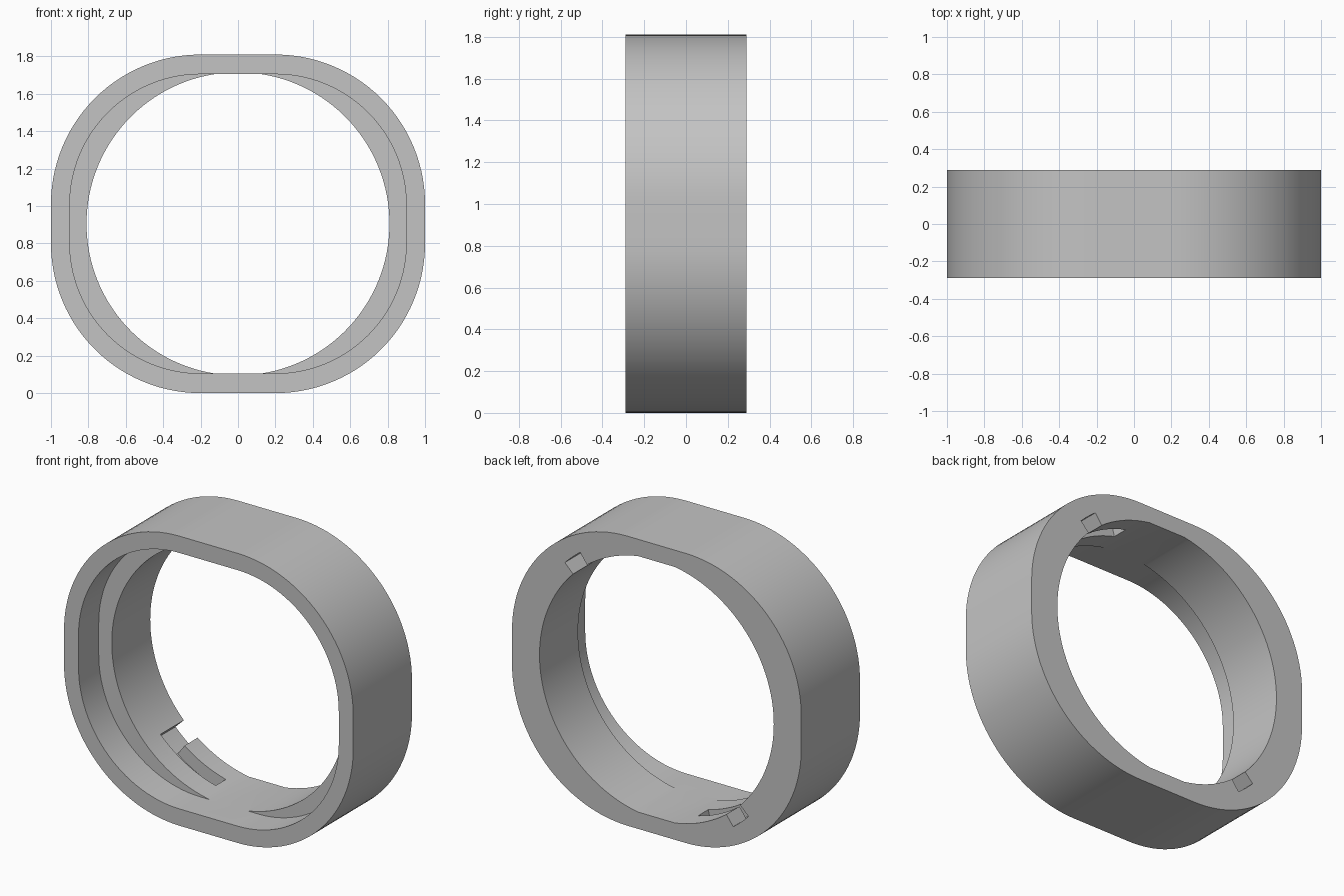
import bpy, bmesh, math

if "Cube" in bpy.data.objects:
    bpy.data.objects.remove(bpy.data.objects["Cube"], do_unlink=True)

MID = 0.905          # height of the ring axis
HOLE_R = 0.81

grey = bpy.data.materials.new("plain grey")
grey.use_nodes = True
grey.diffuse_color = (0.55, 0.55, 0.55, 1)
grey.node_tree.nodes["Principled BSDF"].inputs["Base Color"].default_value = grey.diffuse_color


def prism(name, points, y0, y1):
    """Extrude an (x, z) outline, centred on the ring axis, from y0 to y1."""
    bm = bmesh.new()
    face = bm.faces.new([bm.verts.new((x, y0, z + MID)) for x, z in points])
    new = bmesh.ops.extrude_face_region(bm, geom=[face])["geom"]
    verts = [v for v in new if isinstance(v, bmesh.types.BMVert)]
    bmesh.ops.translate(bm, verts=verts, vec=(0, y1 - y0, 0))
    bmesh.ops.recalc_face_normals(bm, faces=bm.faces)
    mesh = bpy.data.meshes.new(name)
    bm.to_mesh(mesh)
    bm.free()
    mesh.materials.append(grey)
    obj = bpy.data.objects.new(name, mesh)
    bpy.context.collection.objects.link(obj)
    return obj


def arc(r, start, end, steps, cx=0, cz=0):
    angles = [math.radians(start + (end - start) * i / steps) for i in range(steps + 1)]
    return [(cx + r * math.cos(a), cz + r * math.sin(a)) for a in angles]


def rounded_rect(half_x, half_z, r):
    dx, dz = half_x - r, half_z - r
    pts = []
    for i, (sx, sz) in enumerate([(1, 1), (-1, 1), (-1, -1), (1, -1)]):
        pts += arc(r, 90 * i, 90 * i + 90, 28, sx * dx, sz * dz)
    return pts


def clipped_circle(r, half_z):
    a = math.degrees(math.asin(half_z / r))
    return arc(r, -a, a, 60) + arc(r, 180 - a, 180 + a, 60)


def sector(start, end):
    steps = round((end - start) / 1.5)
    return arc(0.7, start, end, steps) + arc(0.89, end, start, steps)


def cut(target, cutter):
    cutter.hide_render = True
    mod = target.modifiers.new("cut", 'BOOLEAN')
    mod.operation = 'DIFFERENCE'
    mod.solver = 'EXACT'
    mod.object = cutter
    bpy.context.view_layer.objects.active = target
    bpy.ops.object.modifier_apply(modifier=mod.name)
    bpy.data.objects.remove(cutter, do_unlink=True)


# Outer body
ring = prism("ring_body", rounded_rect(1.0, MID, 0.8), -0.29, 0.29)

# Front recess, then the round opening with flattened top and bottom
cut(ring, prism("front_recess", rounded_rect(0.9, 0.8, 0.7), -0.5, -0.09))
cut(ring, prism("round_opening", clipped_circle(HOLE_R, 0.8), -0.4, 0.5))

# Two opposite locking slots: an entry from the back and a sideways groove
for turn in (0, 180):
    cut(ring, prism("slot_entry", sector(turn + 44.5, turn + 53.5), 0.06, 0.5))
    cut(ring, prism("slot_groove", sector(turn + 44.5, turn + 76), 0.06, 0.16))

# Smooth curves with sharp edges
bpy.ops.object.select_all(action='DESELECT')
ring.select_set(True)
bpy.context.view_layer.objects.active = ring
bpy.ops.object.shade_smooth_by_angle(angle=math.radians(30))
